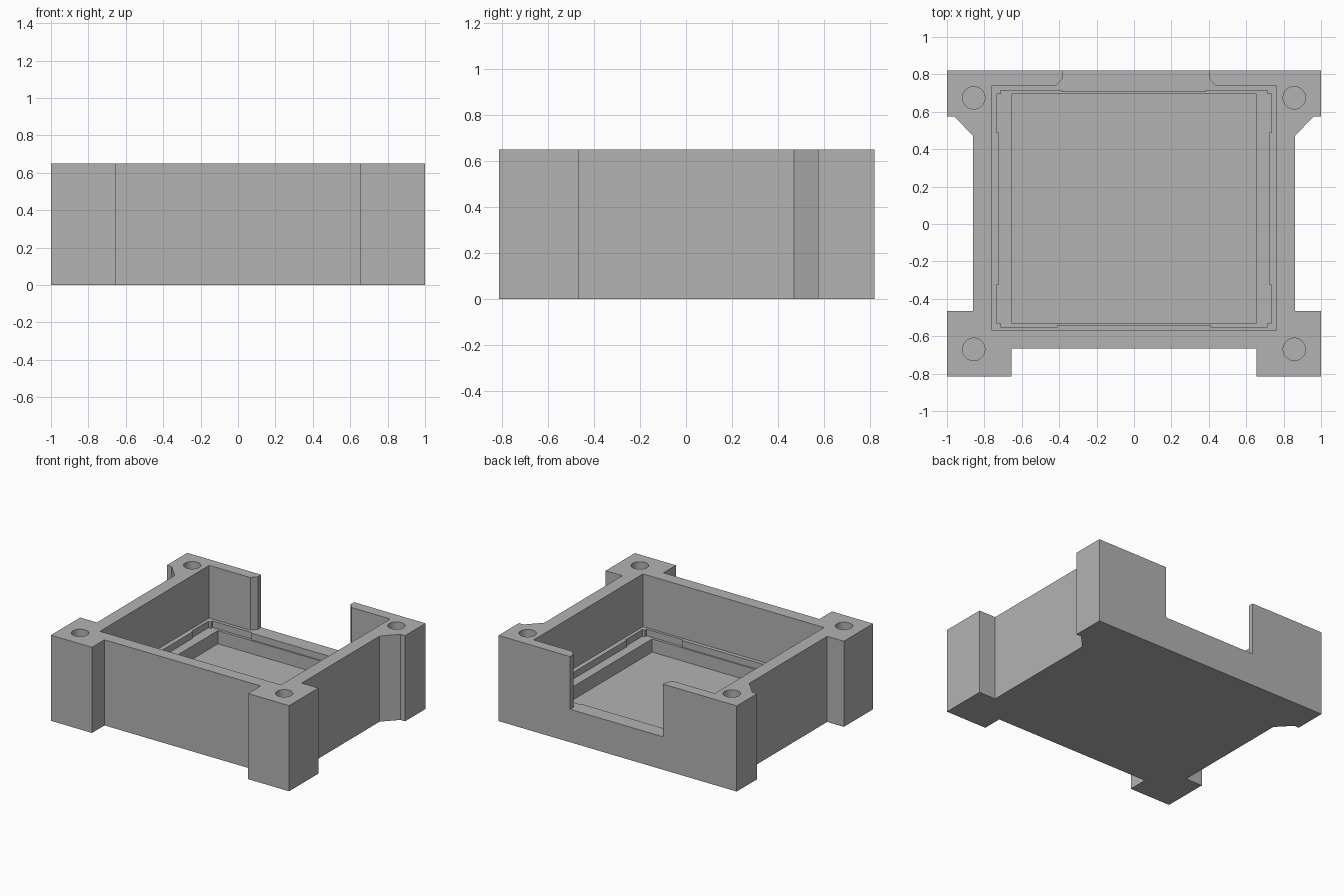
import bpy
import bmesh
from math import cos, sin, tau

default = bpy.data.objects.get("Cube")
if default:
    bpy.data.objects.remove(default, do_unlink=True)

HEIGHT = 0.65
LEDGE_Z, GROOVE_Z, FLOOR_Z, HOLE_Z = 0.25, 0.20, 0.10, 0.20

# One plain grey for the whole part
grey = bpy.data.materials.new("plain grey")
grey.use_nodes = True
colour = (0.45, 0.45, 0.45, 1)
grey.diffuse_color = colour
grey.node_tree.nodes["Principled BSDF"].inputs["Base Color"].default_value = colour


def mirrored(half):
    """Close a right-half outline by mirroring it across x = 0."""
    return half + [(-x, y) for x, y in reversed(half)]


def prism(name, outline, z0, z1):
    """Extrude a flat outline from z0 up to z1."""
    bm = bmesh.new()
    base = bm.faces.new([bm.verts.new((x, y, z0)) for x, y in outline])
    top = bmesh.ops.extrude_face_region(bm, geom=[base])["geom"]
    verts = [v for v in top if isinstance(v, bmesh.types.BMVert)]
    bmesh.ops.translate(bm, verts=verts, vec=(0, 0, z1 - z0))
    bmesh.ops.recalc_face_normals(bm, faces=bm.faces)
    mesh = bpy.data.meshes.new(name)
    bm.to_mesh(mesh)
    bm.free()
    mesh.materials.append(grey)
    obj = bpy.data.objects.new(name, mesh)
    bpy.context.collection.objects.link(obj)
    return obj


def cut(target, cutter):
    """Subtract the cutter, then throw it away."""
    cutter.hide_render = True
    mod = target.modifiers.new("cut", "BOOLEAN")
    mod.operation = "DIFFERENCE"
    mod.solver = "EXACT"
    mod.object = cutter
    bpy.context.view_layer.objects.active = target
    bpy.ops.object.modifier_apply(modifier=mod.name)
    bpy.data.objects.remove(cutter, do_unlink=True)


# Body with four corner ears, the rear ones chamfered
housing = prism("housing", mirrored([
    (0.655, -0.665), (0.655, -0.815), (1, -0.815), (1, -0.465), (0.86, -0.465),
    (0.86, 0.47), (0.96, 0.575), (1, 0.575), (1, 0.82)]), 0, HEIGHT)

# Main cavity with the rear opening, its jambs splayed inside
cut(housing, prism("cavity_cutter", [
    (-0.76, -0.57), (0.76, -0.57), (0.76, 0.74), (0.435, 0.74), (0.40, 0.78),
    (0.40, 0.9), (-0.38, 0.9), (-0.38, 0.78), (-0.415, 0.74), (-0.76, 0.74)],
    LEDGE_Z, HEIGHT + 0.1))

# Stepped seat, tighter along the middle of each side
cut(housing, prism("seat_cutter", mirrored([
    (0.41, -0.54), (0.41, -0.55), (0.715, -0.55), (0.715, -0.53), (0.735, -0.53),
    (0.735, -0.325), (0.725, -0.325), (0.725, 0.49), (0.735, 0.49), (0.735, 0.695),
    (0.715, 0.695), (0.715, 0.715), (0.385, 0.715), (0.385, 0.705)]),
    GROOVE_Z, LEDGE_Z + 0.1))

# Deep inner pocket
cut(housing, prism("pocket_cutter", mirrored([(0.655, -0.53), (0.655, 0.695)]),
                   FLOOR_Z, LEDGE_Z))

# Blind screw holes in the ears
for side in (-1, 1):
    for y in (-0.67, 0.675):
        circle = [(side * 0.857 + 0.06 * cos(tau * i / 48), y + 0.06 * sin(tau * i / 48))
                  for i in range(48)]
        cut(housing, prism("hole_cutter", circle, HOLE_Z, HEIGHT + 0.1))

# Smooth hole walls, crisp edges elsewhere
bpy.ops.object.select_all(action="DESELECT")
housing.select_set(True)
bpy.context.view_layer.objects.active = housing
bpy.ops.object.shade_smooth_by_angle(angle=0.4)
